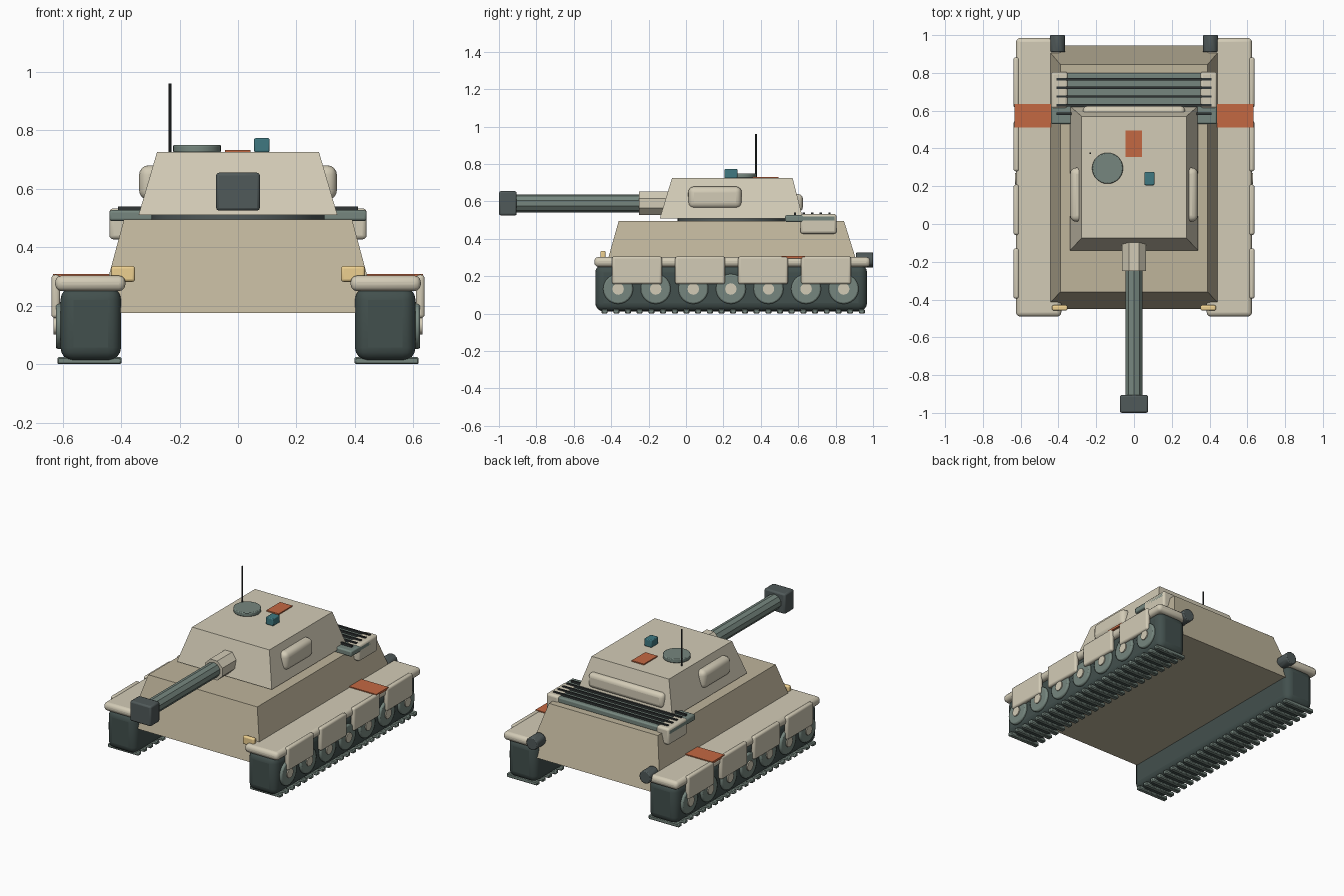
import bpy, bmesh, math
from mathutils import Matrix

if "Cube" in bpy.data.objects:
    bpy.data.objects.remove(bpy.data.objects["Cube"])

def colour(name, rgb):
    m = bpy.data.materials.new(name)
    m.diffuse_color = (*rgb, 1)
    m.use_nodes = True
    m.node_tree.nodes["Principled BSDF"].inputs["Base Color"].default_value = m.diffuse_color
    return m

TAN = colour("tan", (0.52, 0.46, 0.33))
SAND = colour("sand", (0.65, 0.60, 0.47))
TRACK = colour("track_dark", (0.055, 0.08, 0.075))
GREEN = colour("grey_green", (0.18, 0.24, 0.21))
STEEL = colour("dark_steel", (0.08, 0.10, 0.10))
BLACK = colour("near_black", (0.03, 0.035, 0.035))
ORANGE = colour("orange", (0.55, 0.14, 0.055))
TEAL = colour("teal", (0.05, 0.19, 0.22))
LAMP = colour("lamp", (0.85, 0.63, 0.28))

def finish(bm, name, mat, bevel=0, segs=3, smooth=False):
    bmesh.ops.recalc_face_normals(bm, faces=bm.faces[:])
    me = bpy.data.meshes.new(name)
    bm.to_mesh(me)
    bm.free()
    ob = bpy.data.objects.new(name, me)
    bpy.context.collection.objects.link(ob)
    me.materials.append(mat)
    if bevel:
        b = ob.modifiers.new("bevel", 'BEVEL')
        b.width, b.segments = bevel, segs
    if bevel or smooth:
        bpy.ops.object.select_all(action='DESELECT')
        ob.select_set(True)
        bpy.context.view_layer.objects.active = ob
        bpy.ops.object.shade_smooth_by_angle(angle=math.radians(35))
    return ob

def box(name, x, y, z, mat, bevel=0, segs=3):
    """Box from (min, max) ranges."""
    bm = bmesh.new()
    bmesh.ops.create_cube(bm, size=1)
    for v in bm.verts:
        v.co = [r[0] if c < 0 else r[1] for c, r in zip(v.co, (x, y, z))]
    return finish(bm, name, mat, bevel, segs)

def frustum(name, xb, yb, zb, xt, yt, zt, mat):
    """Tapered block: half width and y range at bottom and top."""
    bm = bmesh.new()
    bmesh.ops.create_cube(bm, size=1)
    for v in bm.verts:
        hx, hy, z = (xt, yt, zt) if v.co.z > 0 else (xb, yb, zb)
        v.co = (hx if v.co.x > 0 else -hx, hy[1] if v.co.y > 0 else hy[0], z)
    return finish(bm, name, mat)

def cyl(name, centre, r, length, axis, mat, sides=24, bevel=0, smooth=True, turn=0):
    bm = bmesh.new()
    bmesh.ops.create_cone(bm, cap_ends=True, segments=sides, radius1=r, radius2=r, depth=length)
    rot = {'X': Matrix.Rotation(math.pi / 2, 4, 'Y'),
           'Y': Matrix.Rotation(math.pi / 2, 4, 'X'), 'Z': Matrix()}[axis]
    bmesh.ops.transform(bm, verts=bm.verts[:],
                        matrix=Matrix.Translation(centre) @ rot @ Matrix.Rotation(turn, 4, 'Z'))
    return finish(bm, name, mat, bevel, 2, smooth)

# Hull and turret
frustum("hull", 0.476, (-0.45, 0.945), 0.175, 0.39, (-0.36, 0.845), 0.495, TAN)
cyl("turret_ring", (0, 0.25, 0.5), 0.295, 0.03, 'Z', STEEL, 32)
frustum("turret", 0.34, (-0.14, 0.625), 0.51, 0.277, (-0.075, 0.57), 0.725, SAND)
box("turret_rear_bin", (-0.27, 0.27), (0.54, 0.625), (0.545, 0.64), SAND, 0.025)

# Gun
cyl("gun_mantlet", (0, -0.165, 0.59), 0.068, 0.17, 'Y', SAND, 8, smooth=False, turn=math.pi / 8)
cyl("gun_barrel", (0, -0.56, 0.59), 0.048, 0.76, 'Y', GREEN, 10, smooth=False)
box("muzzle_block", (-0.075, 0.075), (-1.0, -0.905), (0.525, 0.655), STEEL, 0.01, 2)

# Turret roof fittings
cyl("hatch", (-0.14, 0.295, 0.737), 0.082, 0.026, 'Z', GREEN, 28, 0.005)
cyl("antenna", (-0.232, 0.375, 0.842), 0.005, 0.236, 'Z', BLACK, 8)
box("roof_panel", (-0.045, 0.043), (0.355, 0.495), (0.722, 0.732), ORANGE)
box("sight_block", (0.055, 0.108), (0.205, 0.275), (0.725, 0.773), TEAL, 0.005, 2)

# Engine deck with grille bars
box("engine_deck", (-0.44, 0.44), (0.53, 0.80), (0.49, 0.527), GREEN, 0.008, 2)
for i in range(5):
    y = 0.583 + i * 0.046
    box(f"grille_bar_{i}", (-0.41, 0.41), (y - 0.006, y + 0.006), (0.52, 0.54), BLACK)

def side_range(s, a, b):
    return (a, b) if s > 0 else (-b, -a)

for s, tag in ((-1, "left"), (1, "right")):
    # Running gear
    box(f"track_{tag}", side_range(s, 0.40, 0.607), (-0.485, 0.968), (0.012, 0.265), TRACK, 0.045, 4)
    for i in range(23):
        y = -0.435 + i * 1.375 / 22
        box(f"track_pad_{tag}_{i}", side_range(s, 0.398, 0.618), (y - 0.016, y + 0.016),
            (0, 0.025), GREEN, 0.005, 1)
    for i in range(7):
        y = -0.363 + i * 0.201
        cyl(f"wheel_{tag}_{i}", (s * 0.598, y, 0.132), 0.08, 0.05, 'X', GREEN, 24, 0.008)
        cyl(f"wheel_hub_{tag}_{i}", (s * 0.61, y, 0.132), 0.031, 0.04, 'X', SAND, 12)

    # Fender, skirts and marker plate
    box(f"fender_{tag}", side_range(s, 0.385, 0.625), (-0.49, 0.985), (0.25, 0.303), SAND, 0.022)
    for i in range(4):
        y = -0.262 + i * 0.337
        box(f"skirt_{tag}_{i}", side_range(s, 0.608, 0.638), (y - 0.133, y + 0.133),
            (0.158, 0.306), SAND, 0.012)
    box(f"fender_plate_{tag}", side_range(s, 0.43, 0.633), (0.51, 0.635), (0.295, 0.309), ORANGE)

    # Turret cheek, deck bin, headlight, exhaust
    box(f"turret_cheek_{tag}", side_range(s, 0.25, 0.338), (0.012, 0.298), (0.562, 0.68), SAND, 0.032, 4)
    box(f"deck_bin_{tag}", side_range(s, 0.35, 0.44), (0.612, 0.805), (0.427, 0.533), SAND, 0.014)
    box(f"headlight_{tag}", side_range(s, 0.352, 0.434), (-0.458, -0.43), (0.282, 0.336), LAMP, 0.009)
    cyl(f"exhaust_{tag}", (s * 0.405, 0.955, 0.287), 0.041, 0.09, 'Y', STEEL, 12, 0.005)
